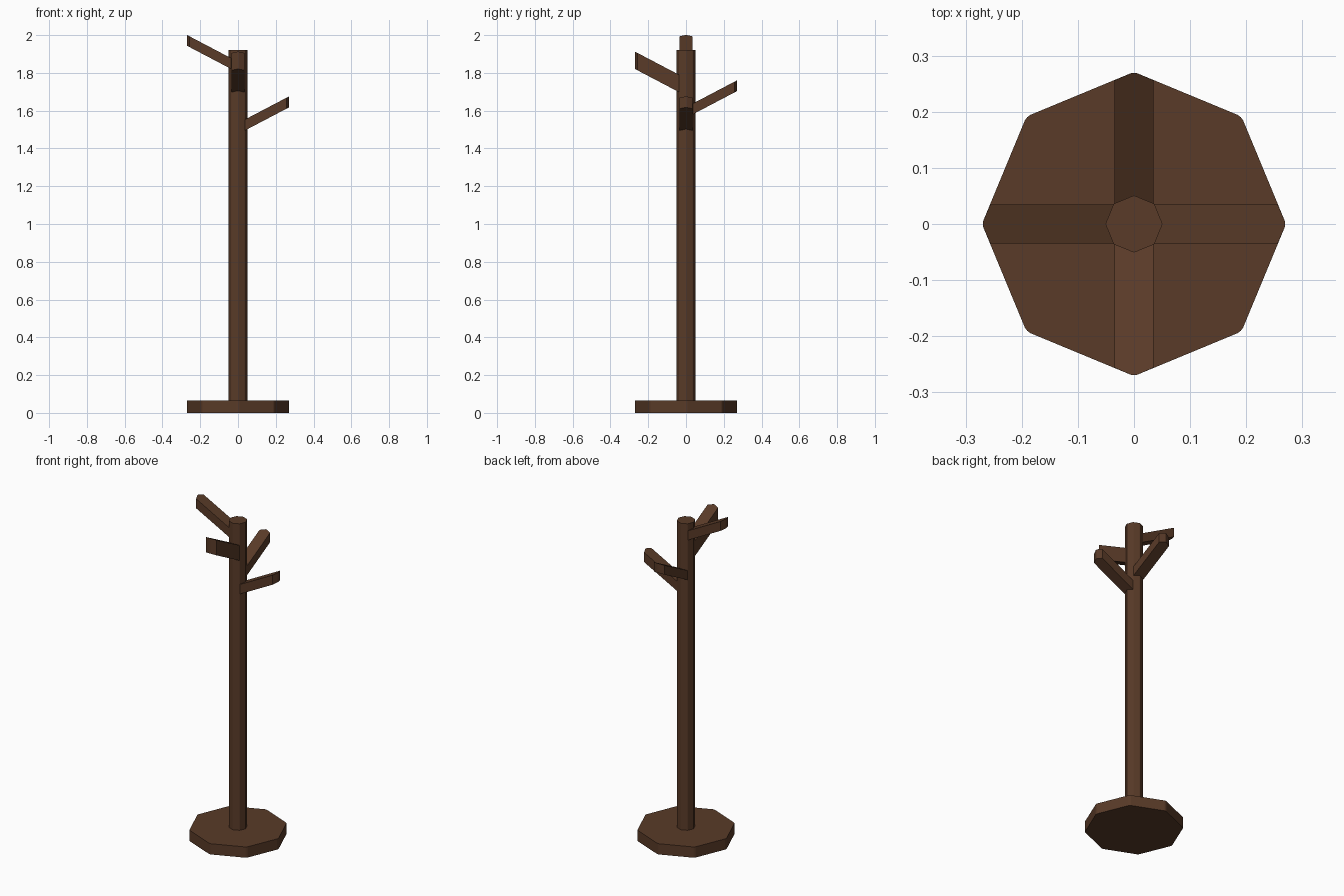
import bpy, bmesh, math
from mathutils import Matrix

if "Cube" in bpy.data.objects:
    bpy.data.objects.remove(bpy.data.objects["Cube"])

wood = bpy.data.materials.new("dark brown wood")
wood.diffuse_color = (0.1, 0.043, 0.021, 1)
wood.use_nodes = True
wood.node_tree.nodes["Principled BSDF"].inputs["Base Color"].default_value = wood.diffuse_color


def finish(name, bm):
    bmesh.ops.recalc_face_normals(bm, faces=bm.faces)
    mesh = bpy.data.meshes.new(name)
    bm.to_mesh(mesh)
    bm.free()
    mesh.materials.append(wood)
    obj = bpy.data.objects.new(name, mesh)
    bpy.context.collection.objects.link(obj)


def octagon_post(name, radius, z0, z1, bevel):
    bm = bmesh.new()
    ring = [bm.verts.new((radius * math.cos(i * math.pi / 4),
                          radius * math.sin(i * math.pi / 4), z0)) for i in range(8)]
    face = bm.faces.new(ring)
    up = bmesh.ops.extrude_face_region(bm, geom=[face])["geom"]
    for v in up:
        if isinstance(v, bmesh.types.BMVert):
            v.co.z = z1
    # soften the upright corners slightly
    upright = [e for e in bm.edges if abs(e.verts[0].co.z - e.verts[1].co.z) > 0.01]
    bmesh.ops.bevel(bm, geom=upright, offset=bevel, segments=2, profile=0.5,
                    affect='EDGES')
    finish(name, bm)


def branch(name, angle, tip_bottom, tip_top, slope=0.525):
    # plan outline with a blunt pointed end, sheared upward along its length
    w, r = 0.035, 0.269
    plan = [(0.0, -w), (0.256, -w), (r, -0.005), (r, 0.005), (0.256, w), (0.0, w)]
    bm = bmesh.new()
    low = [bm.verts.new((x, y, tip_bottom - (r - x) * slope)) for x, y in plan]
    high = [bm.verts.new((x, y, tip_top - (r - x) * slope)) for x, y in plan]
    bm.faces.new(low[::-1])
    bm.faces.new(high)
    for i in range(6):
        j = (i + 1) % 6
        bm.faces.new((low[i], low[j], high[j], high[i]))
    bm.transform(Matrix.Rotation(math.radians(angle), 4, 'Z'))
    finish(name, bm)


# base and pole
octagon_post("base", 0.271, 0.0, 0.065, 0.008)
octagon_post("pole", 0.051, 0.06, 1.92, 0.002)

# four hooks at different heights
branch("right_branch", 0, 1.617, 1.675)
branch("back_branch", 90, 1.703, 1.76)
branch("left_branch", 180, 1.943, 2.0)
branch("front_branch", 270, 1.82, 1.912)
